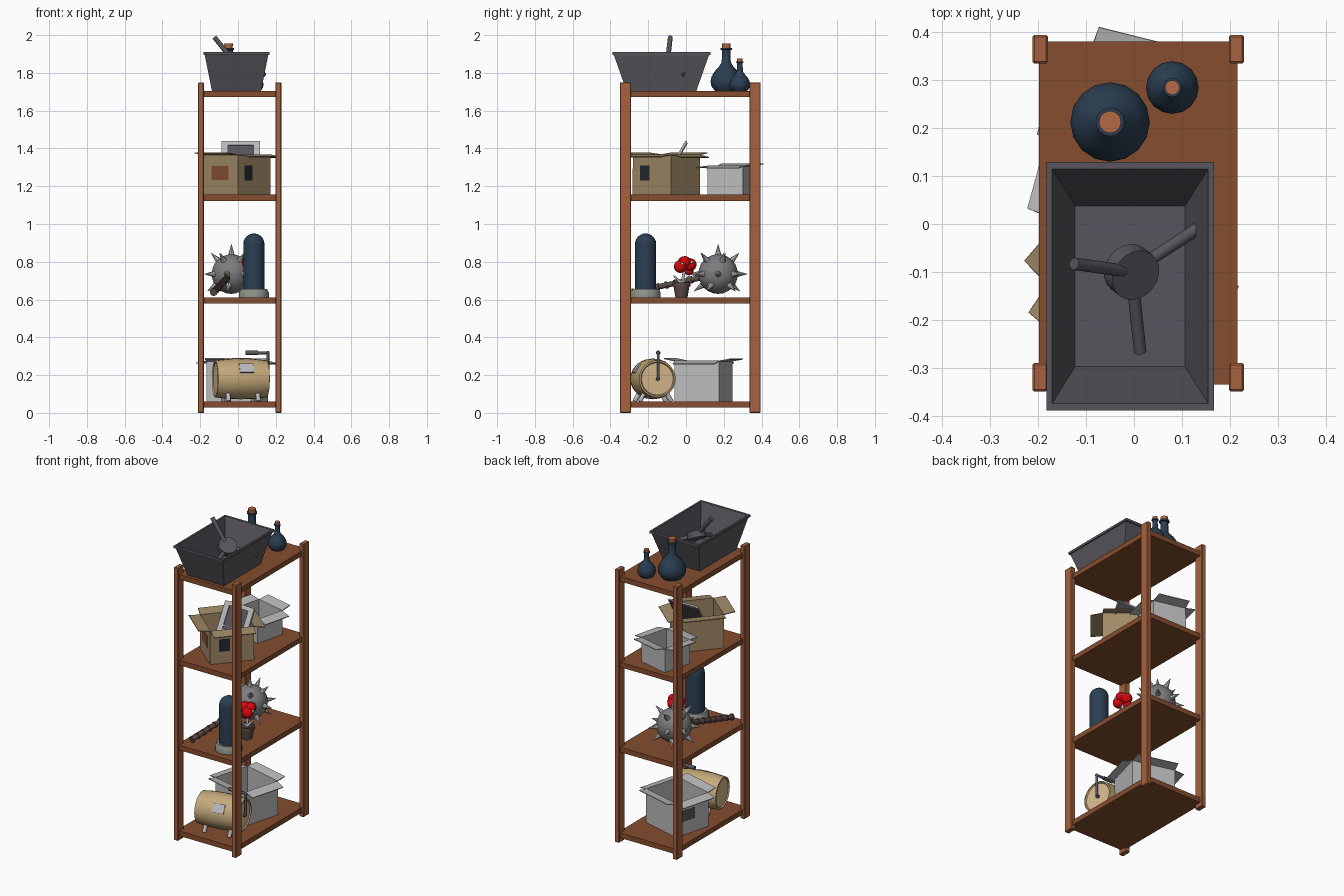
import bpy, bmesh, math
from mathutils import Vector, Matrix

if "Cube" in bpy.data.objects:
    bpy.data.objects.remove(bpy.data.objects["Cube"])


def mat(name, r, g, b):
    m = bpy.data.materials.new(name)
    m.diffuse_color = [(c / 255) ** 2.2 for c in (r, g, b)] + [1]
    m.use_nodes = True
    m.node_tree.nodes["Principled BSDF"].inputs["Base Color"].default_value = m.diffuse_color
    return m


wood, plank = mat("post_wood", 165, 98, 66), mat("shelf_wood", 132, 78, 50)
card, pale, steel = mat("cardboard", 160, 138, 104), mat("pale_grey", 185, 185, 187), mat("steel", 125, 125, 127)
dark, glass, cork = mat("dark_grey", 88, 86, 92), mat("dark_glass", 46, 64, 82), mat("cork", 180, 105, 70)
tan, inner, red = mat("barrel_tan", 196, 168, 122), mat("barrel_end", 215, 185, 140), mat("red", 215, 15, 20)
pot_m, base_m, black = mat("pot_brown", 92, 76, 70), mat("stone_base", 140, 145, 135), mat("black", 40, 45, 50)
rust = mat("label_brown", 135, 80, 52)


def finish(bm, name, m, M=Matrix(), smooth=False):
    bmesh.ops.recalc_face_normals(bm, faces=bm.faces)
    bm.transform(M)
    me = bpy.data.meshes.new(name)
    bm.to_mesh(me)
    bm.free()
    ob = bpy.data.objects.new(name, me)
    bpy.context.collection.objects.link(ob)
    me.materials.append(m)
    if smooth:
        bpy.ops.object.select_all(action='DESELECT')
        bpy.context.view_layer.objects.active = ob
        ob.select_set(True)
        bpy.ops.object.shade_smooth_by_angle(angle=math.radians(40))
    return ob


def cuboid(name, c, s, m, M=Matrix(), bevel=0):
    bm = bmesh.new()
    bmesh.ops.create_cube(bm, size=1, matrix=Matrix.Translation(c) @ Matrix.Diagonal((*s, 1)))
    if bevel:
        bmesh.ops.bevel(bm, geom=bm.edges[:], offset=bevel, segments=1, affect='EDGES')
    return finish(bm, name, m, M)


def loft(name, rings, m, M=Matrix(), smooth=False):
    # skin a stack of equal-length rings and cap both ends
    bm = bmesh.new()
    vs = [[bm.verts.new(p) for p in ring] for ring in rings]
    n = len(vs[0])
    for a, b in zip(vs, vs[1:]):
        for i in range(n):
            bm.faces.new((a[i], a[(i + 1) % n], b[(i + 1) % n], b[i]))
    bm.faces.new(vs[0])
    bm.faces.new(vs[-1])
    return finish(bm, name, m, M, smooth)


def lathe(name, prof, m, M=Matrix(), n=16):
    rings = [[(r * math.cos(2 * math.pi * i / n), r * math.sin(2 * math.pi * i / n), z)
              for i in range(n)] for r, z in prof]
    return loft(name, rings, m, M, True)


def along(p, q):
    p, q = Vector(p), Vector(q)
    return Matrix.Translation(p) @ (q - p).to_track_quat('Z', 'Y').to_matrix().to_4x4(), (q - p).length


def rod(name, p, q, r, m, r2=None, n=10):
    M, d = along(p, q)
    return lathe(name, [(r, 0), (r if r2 is None else r2, d)], m, M, n)


def ball(name, c, r, m, sub=3):
    bm = bmesh.new()
    bmesh.ops.create_icosphere(bm, subdivisions=sub, radius=r)
    return finish(bm, name, m, Matrix.Translation(c), True)


def place(x, y, z, deg):
    return Matrix.Translation((x, y, z)) @ Matrix.Rotation(math.radians(deg), 4, 'Z')


def open_box(name, M, u, v, h, m, flap, rise):
    # open carton: floor, walls and four outward flaps
    bm = bmesh.new()
    cor = [Vector((sx * u / 2, sy * v / 2, 0)) for sx, sy in ((-1, -1), (1, -1), (1, 1), (-1, 1))]
    lo = [bm.verts.new(c) for c in cor]
    hi = [bm.verts.new(c + Vector((0, 0, h))) for c in cor]
    bm.faces.new(lo)
    for i in range(4):
        j = (i + 1) % 4
        bm.faces.new((lo[i], lo[j], hi[j], hi[i]))
        e = (cor[j] - cor[i]).normalized()
        out = Vector((e.y, -e.x, 0)) * flap + Vector((0, 0, h + rise[i]))
        a, b = [bm.verts.new(c) for c in (cor[i] + out + e * .006, cor[j] + out - e * .006)]
        bm.faces.new((hi[i], hi[j], b, a))
    ob = finish(bm, name, m, M)
    s = ob.modifiers.new("thickness", 'SOLIDIFY')
    s.thickness, s.offset = .005, 0
    return ob


# shelving rack
for x in (-.196, .214):
    for y in (-.32, .365):
        cuboid("post", (x, y, .875), (.032, .06, 1.75), wood, bevel=.004)
for z in (.06, .61, 1.155, 1.705):
    cuboid("shelf", (.009, .023, z - .016), (.415, .716, .032), plank)

# top shelf: tapered tub with rim
rect = [(.13, .185, 1.705), (.168, .252, 1.895), (.175, .26, 1.895), (.175, .26, 1.91),
        (.163, .245, 1.91), (.115, .168, 1.715)]
loft("tub", [[(-a, -b, z), (a, -b, z), (a, b, z), (-a, b, z)] for a, b, z in rect], dark,
     Matrix.Translation((-.008, -.13, 0)))

# three-armed wheel lying in the tub
hub = Vector((-.005, -.1, 1.84))
M, d = along(hub - Vector((.009, -.007, .016)), hub + Vector((.009, -.007, .016)))
lathe("wheel_hub", [(.055, 0), (.055, d)], dark, M, 20)
for tip in ((.14, -.005, 1.79), (-.125, -.083, 1.989), (.013, -.268, 1.775)):
    rod("wheel_arm", hub, tip, .013, dark)

# flasks with corks
for nm, x, y, w, h in (("large", -.05, .213, .083, .25), ("small", .08, .285, .055, .172)):
    prof = [(.72, 0), (.95, .1), (1, .2), (.93, .31), (.7, .43), (.42, .53), (.29, .61), (.27, .86),
            (.36, .87), (.36, .91), (.25, .91)]
    M = Matrix.Translation((x, y, 1.705))
    lathe(nm + "_flask", [(r * w, z * h) for r, z in prof], glass, M)
    lathe(nm + "_cork", [(.25 * w, .87 * h), (.28 * w, h)], cork, M, 12)

# third shelf: cartons and framed panel
M = place(-.005, -.104, 1.155, 49.6)
open_box("brown_carton", M, .262, .236, .212, card, .07, (-.012, -.015, .01, .008))
cuboid("dark_label", (-.047, -.119, .115), (.065, .003, .078), black, M)
cuboid("brown_label", (-.132, .005, .115), (.003, .115, .075), rust, M)
open_box("grey_carton", place(-.018, .2325, 1.155, 76), .19, .206, .152, pale, .065, (-.012, .012, .01, -.008))
M = Matrix.Translation((.015, -.05, 1.345)) @ Matrix.Rotation(math.radians(-30), 4, 'X')
cuboid("panel_back", (0, .006, 0), (.2, .008, .2), dark, M)
for s in (-1, 1):
    cuboid("panel_side", (s * .085, -.002, 0), (.035, .01, .21), pale, M)
    cuboid("panel_rail", (0, -.002, s * .094), (.14, .01, .025), pale, M)
for k in (-1, 0, 1):
    cuboid("panel_bar", (0, -.002, -.06 + k * .022), (.14, .008, .008), pale, M)

# second shelf: domed cylinder on a base
M = Matrix.Translation((.084, -.214, .61))
lathe("dome_base", [(.08, 0), (.08, .025), (.07, .045), (.05, .045)], base_m, M, 20)
dome = [(.056 * math.cos(a * math.pi / 12), .284 + .056 * math.sin(a * math.pi / 12)) for a in range(6)]
lathe("dome_cylinder", [(.056, .04)] + dome + [(.002, .34)], glass, M, 24)

# spiked mace
c = Vector((-.035, .17, .735))
ball("mace_head", c, .105, steel)
for el, count, off in ((90, 1, 0), (45, 5, 20), (0, 7, 0), (-35, 5, 45)):
    for k in range(count):
        a, e = math.radians(off + 360 * k / count), math.radians(el)
        dv = Vector((math.cos(a) * math.cos(e), math.sin(a) * math.cos(e), math.sin(e)))
        rod("mace_spike", c + dv * .09, c + dv * .158, .02, pale, .001, 8)
end = Vector((-.13, -.285, .638))
rod("mace_handle", c, end, .015, pot_m)
for k in range(8):
    p, q = c.lerp(end, .3 + k * .097), c.lerp(end, .32 + k * .097)
    rod("handle_ring", p, q, .02, pot_m)

# potted red plant
lathe("pot", [(.032, .61), (.042, .67), (.048, .67), (.048, .69), (.038, .69), (.036, .68)], pot_m,
      Matrix.Translation((.08, -.024, 0)))
rod("plant_stem", (.08, -.024, .67), (.075, -.005, .77), .008, pale)
for s in (-1, 1):
    rod("plant_leaf", (.08, -.024, .685), (.08 + s * .035, -.024 + s * .045, .73), .012, pale, .001, 6)
for x, y, z, r in ((.055, -.01, .795, .034), (.09, -.03, .775, .034), (.075, .022, .785, .034),
                   (.06, .015, .755, .026), (.095, -.005, .8, .03)):
    ball("red_bloom", (x, y, z), r, red)
for x, y, z in ((.122, -.02, .79), (.105, .03, .797), (.035, -.03, .81)):
    ball("bloom_spot", (x, y, z), .008, pale, 2)

# bottom shelf: grey carton
M = place(-.004, .0925, .06, 74.8)
open_box("large_grey_carton", M, .243, .27, .215, pale, .06, (-.016, .01, -.012, .012))
cuboid("grey_label", (.03, .136, .12), (.1, .003, .07), dark, M)

# crank barrel on feet
M = place(.015, -.175, .18, 10)
A = M @ Matrix.Rotation(math.pi / 2, 4, 'Y')
lathe("barrel", [(.084, -.13), (.09, -.14), (.098, -.138), (.106, -.07), (.108, 0), (.106, .07), (.098, .138),
                 (.09, .14), (.084, .13)], tan, A, 24)
for s in (-1, 1):
    lathe("barrel_end", [(.085, s * .129), (.085, s * .133)], inner, A, 24)
    for t in (-1, 1):
        rod("barrel_foot", M @ Vector((s * .08, t * .06, -.075)), M @ Vector((s * .08, t * .085, -.119)), .012, pale)
P = M @ Matrix.Rotation(math.radians(-32), 4, 'X')
cuboid("barrel_patch", (.015, -.107, 0), (.075, .008, .055), pale, P)
pts = [(.125, -.15, .18), (.158, -.147, .18), (.158, -.147, .318), (.105, -.147, .318), (.04, -.147, .318)]
for k, r in enumerate((.011, .008, .008, .012)):
    rod("crank", pts[k], pts[k + 1], r, dark)
ball("crank_elbow", pts[2], .01, dark, 2)
